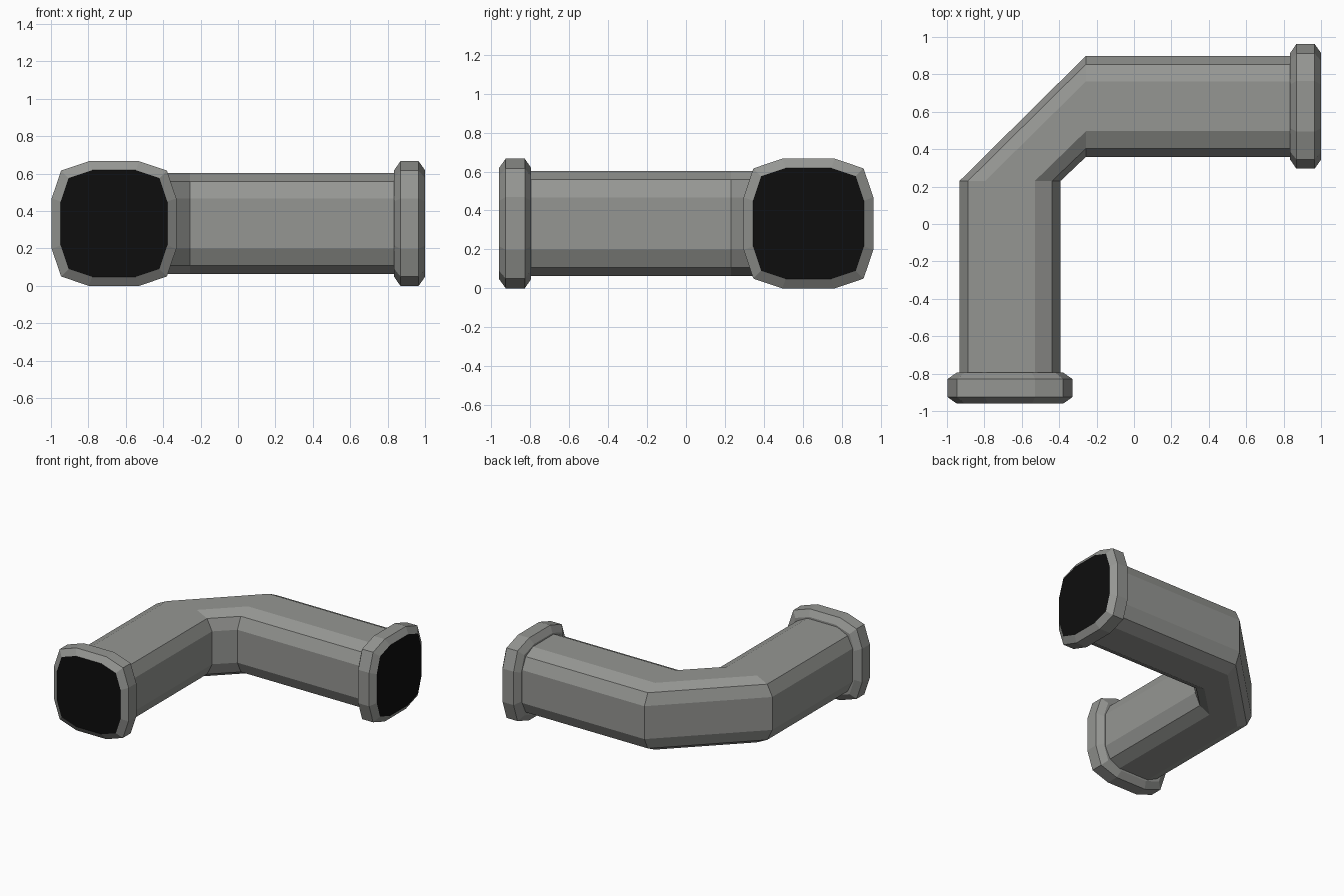
import bpy, bmesh
from mathutils import Vector

if "Cube" in bpy.data.objects:
    bpy.data.objects.remove(bpy.data.objects["Cube"])

ZC = 0.333                      # height of the pipe axis
LEG_X, LEG_Y = -0.663, 0.629    # axis of the front leg / of the right leg


def material(name, rgb):
    m = bpy.data.materials.new(name)
    m.diffuse_color = (*rgb, 1)
    m.use_nodes = True
    m.node_tree.nodes["Principled BSDF"].inputs["Base Color"].default_value = m.diffuse_color
    return m


GREY = material("pipe grey", (0.30, 0.305, 0.29))
BLACK = material("opening black", (0.004, 0.004, 0.004))


def section(flat, corner, half):
    """Twelve-sided rounded square, counter-clockwise."""
    quarter = [(half, -flat), (half, flat), (corner, corner)]
    pts = []
    for _ in range(4):
        pts += quarter
        quarter = [(-v, u) for u, v in quarter]
    return pts


def ring(centre, side, profile):
    """Place a section at centre, its width running along side."""
    return [Vector(centre) + Vector(side) * u + Vector((0, 0, v)) for u, v in profile]


def loft(name, rings, dark_end=False):
    bm = bmesh.new()
    loops = [[bm.verts.new(p) for p in r] for r in rings]
    for a, b in zip(loops, loops[1:]):
        for i in range(len(a)):
            j = (i + 1) % len(a)
            bm.faces.new((a[i], a[j], b[j], b[i]))
    bm.faces.new(loops[0])
    end = bm.faces.new(loops[-1])
    end.material_index = 1 if dark_end else 0
    bmesh.ops.recalc_face_normals(bm, faces=bm.faces)
    me = bpy.data.meshes.new(name)
    bm.to_mesh(me)
    bm.free()
    me.materials.append(GREY)
    me.materials.append(BLACK)
    ob = bpy.data.objects.new(name, me)
    bpy.context.collection.objects.link(ob)
    return ob


# Bent pipe: front leg, diagonal elbow, right leg
X, Y = (1, 0, 0), (0, -1, 0)
tube = section(0.133, 0.225, 0.270)
loft("bent_pipe", [
    ring((LEG_X, -0.85, ZC), X, tube),
    ring((LEG_X, 0.23, ZC), X, tube),
    ring((-0.257, LEG_Y, ZC), Y, tube),
    ring((0.89, LEG_Y, ZC), Y, tube),
])

# Chamfered end collars with black openings
small = section(0.117, 0.243, 0.285)
large = section(0.135, 0.283, 0.333)
steps = [(0.165, small), (0.132, large), (0.034, large), (0.0, small)]
loft("front_collar", [ring((LEG_X, -0.96 + d, ZC), X, s) for d, s in steps], True)
loft("right_collar", [ring((1.0 - d, LEG_Y, ZC), Y, s) for d, s in steps], True)
